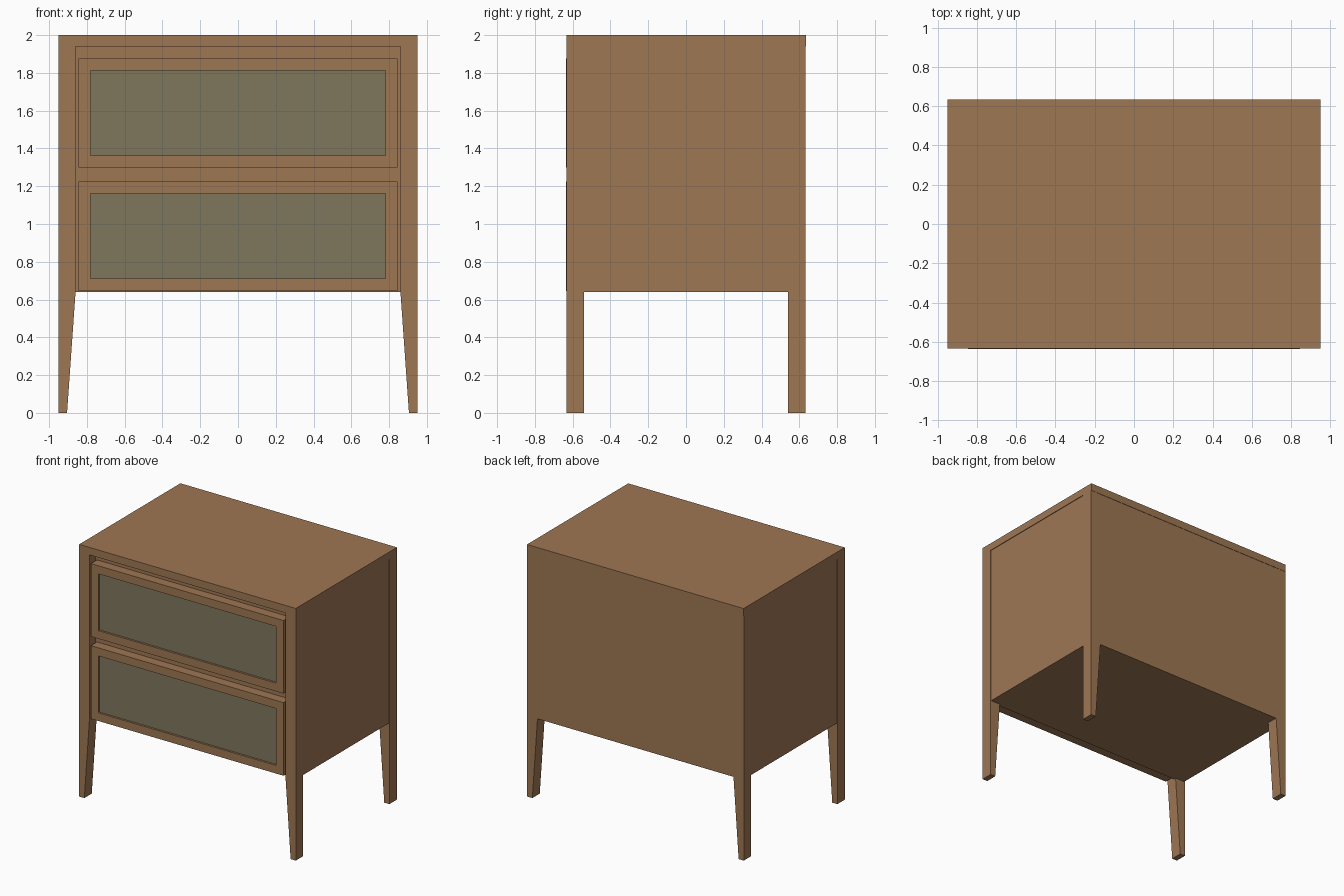
import bpy, bmesh

if "Cube" in bpy.data.objects:
    bpy.data.objects.remove(bpy.data.objects["Cube"])


def material(name, rgb):
    m = bpy.data.materials.new(name)
    m.diffuse_color = (*rgb, 1.0)
    m.use_nodes = True
    m.node_tree.nodes["Principled BSDF"].inputs["Base Color"].default_value = m.diffuse_color
    return m


WOOD = material("warm wood", (0.345, 0.184, 0.088))
PANEL = material("olive panel", (0.212, 0.184, 0.107))


def add_object(name, bm, mats):
    bmesh.ops.recalc_face_normals(bm, faces=bm.faces)
    me = bpy.data.meshes.new(name)
    bm.to_mesh(me)
    bm.free()
    for m in mats:
        me.materials.append(m)
    ob = bpy.data.objects.new(name, me)
    bpy.context.collection.objects.link(ob)
    return ob


def box_mesh(x0, x1, y0, y1, z0, z1):
    bm = bmesh.new()
    bmesh.ops.create_cube(bm, size=1)
    for v in bm.verts:
        v.co.x = x1 if v.co.x > 0 else x0
        v.co.y = y1 if v.co.y > 0 else y0
        v.co.z = z1 if v.co.z > 0 else z0
    return bm


# Table top and carcass
add_object("top_board", box_mesh(-0.95, 0.95, -0.633, 0.635, 1.94, 2.0), [WOOD])
add_object("carcass", box_mesh(-0.945, 0.945, -0.56, 0.632, 0.64, 1.94), [WOOD])

# Corner posts: straight beside the carcass, tapering on the inner side below it
PROFILE = [(0.905, 0), (0.95, 0), (0.95, 1.94), (0.86, 1.94), (0.86, 0.64)]
for side, sx in (("left", -1), ("right", 1)):
    for end, y0, y1 in (("front", -0.633, -0.54), ("back", 0.54, 0.633)):
        bm = bmesh.new()
        face = bm.faces.new([bm.verts.new((sx * x, y0, z)) for x, z in PROFILE])
        ext = bmesh.ops.extrude_face_region(bm, geom=[face])["geom"]
        verts = [g for g in ext if isinstance(g, bmesh.types.BMVert)]
        bmesh.ops.translate(bm, verts=verts, vec=(0, y1 - y0, 0))
        add_object(f"{end}_{side}_leg", bm, [WOOD])

# Drawer fronts with a recessed coloured panel
for name, z0, z1 in (("upper", 1.298, 1.877), ("lower", 0.646, 1.226)):
    bm = box_mesh(-0.845, 0.845, -0.636, -0.555, z0, z1)
    bm.normal_update()
    front = min(bm.faces, key=lambda f: f.calc_center_median().y)
    bmesh.ops.inset_region(bm, faces=[front], thickness=0.091)
    # second inset makes the recess walls
    bmesh.ops.inset_region(bm, faces=[front], thickness=0.0005)
    bmesh.ops.translate(bm, verts=front.verts, vec=(0, 0.015, 0))
    front.material_index = 1
    add_object(f"{name}_drawer_front", bm, [WOOD, PANEL])
